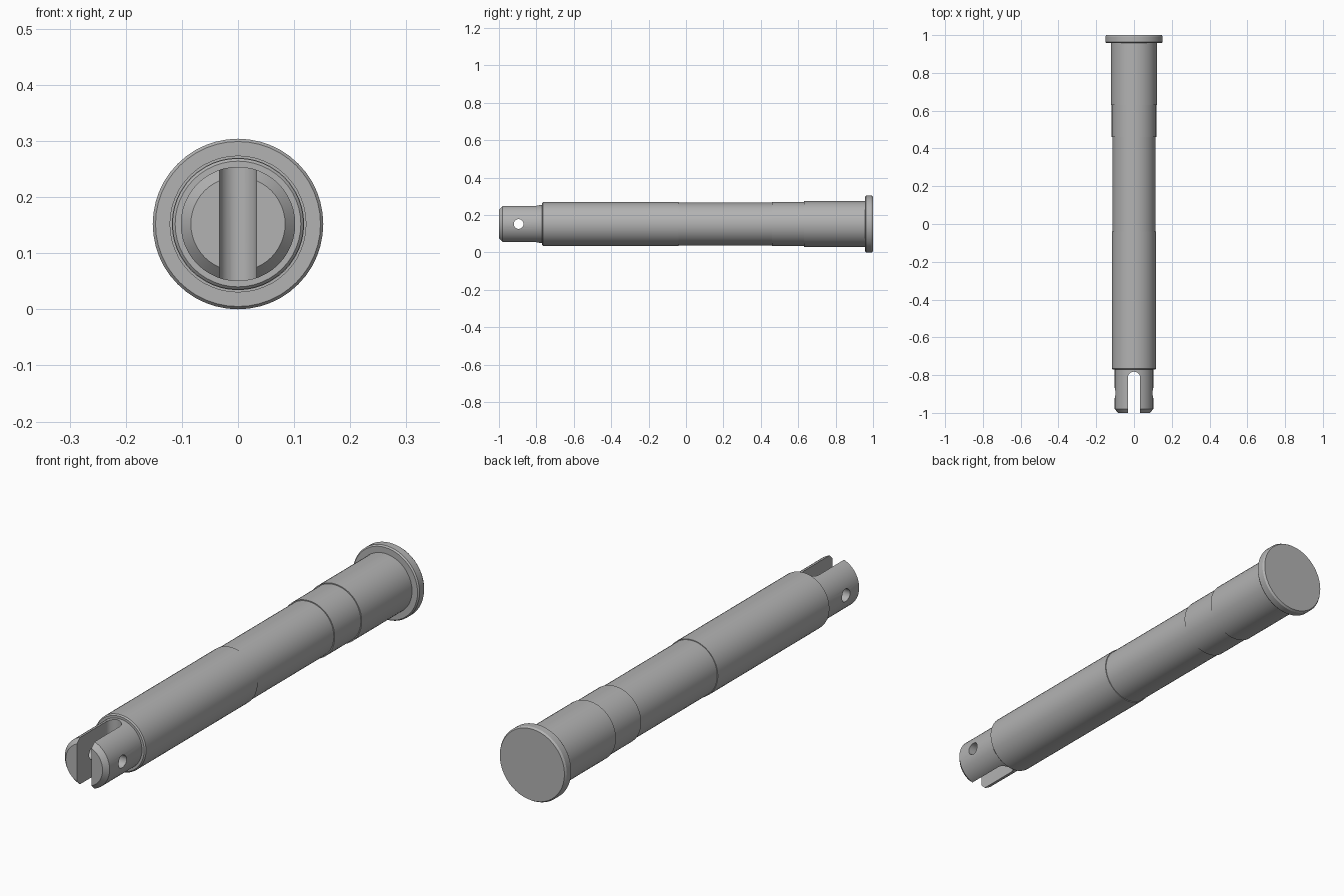
import bpy, bmesh, math
from mathutils import Matrix, Vector

if "Cube" in bpy.data.objects:
    bpy.data.objects.remove(bpy.data.objects["Cube"], do_unlink=True)

AXIS_Z = 0.152
SEGMENTS = 48

steel = bpy.data.materials.new("grey steel")
steel.use_nodes = True
GREY = (0.45, 0.45, 0.45, 1)
steel.diffuse_color = GREY
steel.node_tree.nodes["Principled BSDF"].inputs["Base Color"].default_value = GREY


def add_object(name, bm):
    bmesh.ops.recalc_face_normals(bm, faces=bm.faces)
    mesh = bpy.data.meshes.new(name)
    bm.to_mesh(mesh)
    bm.free()
    mesh.materials.append(steel)
    obj = bpy.data.objects.new(name, mesh)
    bpy.context.collection.objects.link(obj)
    return obj


def turned(name, profile):
    """Turn a (y, radius) profile around the long axis, with flat end caps."""
    bm = bmesh.new()
    rings = []
    for y, r in profile:
        angles = [math.tau * i / SEGMENTS for i in range(SEGMENTS)]
        rings.append([bm.verts.new((r * math.sin(a), y, AXIS_Z + r * math.cos(a))) for a in angles])
    for a, b in zip(rings, rings[1:]):
        for i in range(SEGMENTS):
            j = (i + 1) % SEGMENTS
            bm.faces.new((a[i], a[j], b[j], b[i]))
    bm.faces.new(rings[0])
    bm.faces.new(rings[-1])
    return add_object(name, bm)


def cut(target, cutter):
    cutter.hide_render = True
    mod = target.modifiers.new("cut", "BOOLEAN")
    mod.operation, mod.solver, mod.object = "DIFFERENCE", "EXACT", cutter
    bpy.ops.object.select_all(action="DESELECT")
    bpy.context.view_layer.objects.active = target
    target.select_set(True)
    bpy.ops.object.modifier_apply(modifier=mod.name)
    bpy.data.objects.remove(cutter, do_unlink=True)


# Stepped pin from the chamfered tip to the flanged head
pin = turned("stepped_pin", [
    (-1.0, 0.084), (-0.98, 0.102), (-0.77, 0.102),
    (-0.77, 0.112), (-0.765, 0.117), (-0.04, 0.117),
    (-0.04, 0.114), (0.46, 0.114), (0.46, 0.118), (0.63, 0.118),
    (0.63, 0.122), (0.957, 0.122),
    (0.957, 0.147), (0.963, 0.152), (0.992, 0.152), (1.0, 0.147),
])

# Round-ended vertical slot through the tip
SLOT_R, SLOT_END = 0.033, -0.782
bm = bmesh.new()
arc = [math.pi * i / 16 for i in range(17)]
outline = [(SLOT_R, -1.1)]
outline += [(SLOT_R * math.cos(a), SLOT_END - SLOT_R + SLOT_R * math.sin(a)) for a in arc]
outline += [(-SLOT_R, -1.1)]
base = bm.faces.new([bm.verts.new((x, y, -0.1)) for x, y in outline])
top = bmesh.ops.extrude_face_region(bm, geom=[base])
verts = [v for v in top["geom"] if isinstance(v, bmesh.types.BMVert)]
bmesh.ops.translate(bm, verts=verts, vec=Vector((0, 0, 0.5)))
cut(pin, add_object("slot_cutter", bm))

# Cross hole for a retaining pin
bm = bmesh.new()
place = Matrix.Translation((0, -0.895, AXIS_Z)) @ Matrix.Rotation(math.pi / 2, 4, "Y")
bmesh.ops.create_cone(bm, cap_ends=True, segments=32, radius1=0.026, radius2=0.026,
                      depth=0.5, matrix=place)
cut(pin, add_object("hole_cutter", bm))

bpy.ops.object.shade_smooth_by_angle(angle=math.radians(30))
